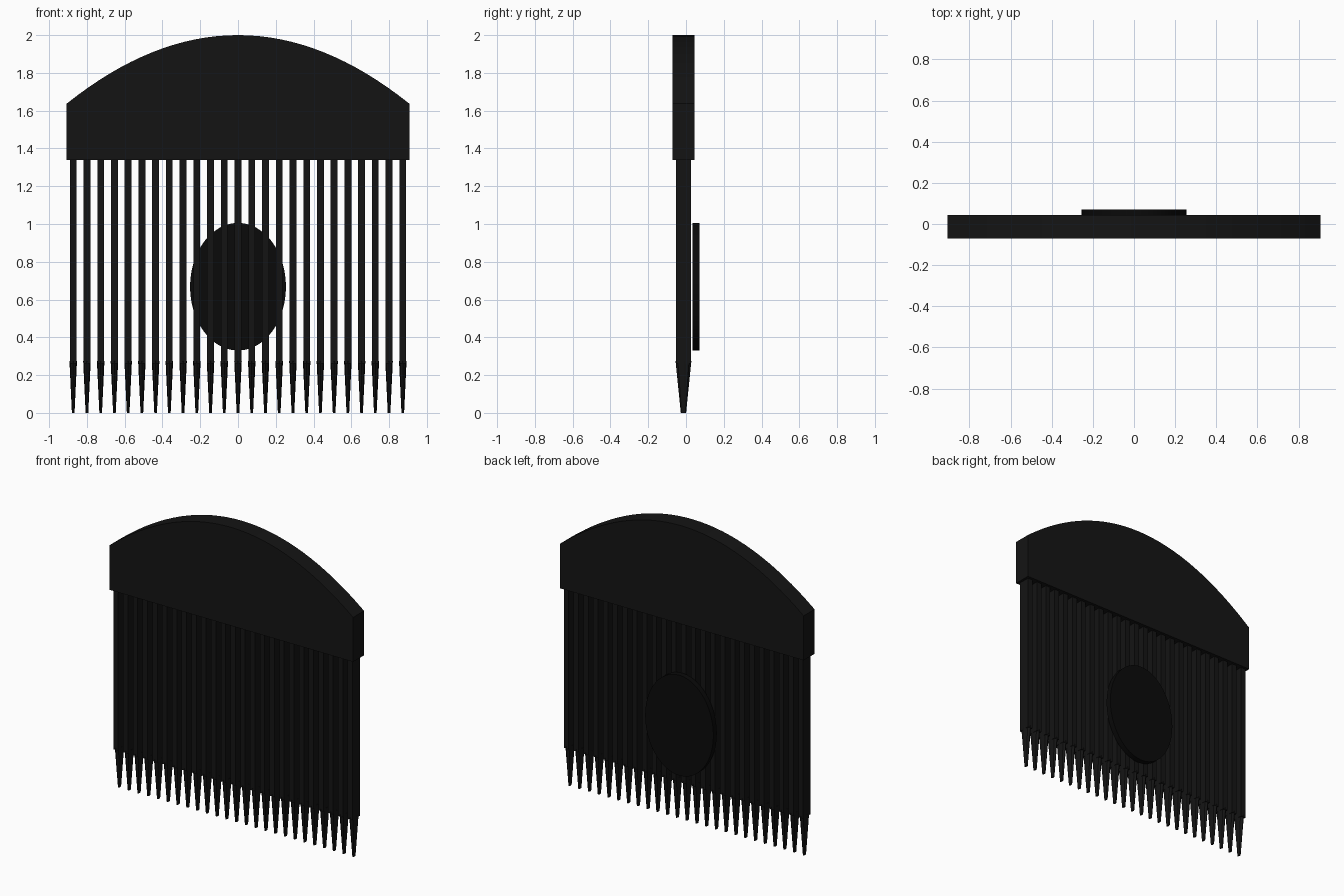
import bpy, bmesh, math

if "Cube" in bpy.data.objects:
    bpy.data.objects.remove(bpy.data.objects["Cube"])

YC = -0.0135  # mid-plane of the comb body


def material(name, v):
    m = bpy.data.materials.new(name)
    m.diffuse_color = (v, v, v, 1)
    m.use_nodes = True
    m.node_tree.nodes["Principled BSDF"].inputs["Base Color"].default_value = m.diffuse_color
    return m


black = material("black", 0.007)
dark = material("deep_black", 0.003)


def loft(name, rings, mat):
    """Closed solid through matching rings of points."""
    bm = bmesh.new()
    loops = [[bm.verts.new(p) for p in r] for r in rings]
    n = len(loops[0])
    for a, b in zip(loops, loops[1:]):
        for i in range(n):
            j = (i + 1) % n
            bm.faces.new((a[i], a[j], b[j], b[i]))
    bm.faces.new(loops[0])
    bm.faces.new(loops[-1])
    bmesh.ops.recalc_face_normals(bm, faces=bm.faces)
    me = bpy.data.meshes.new(name)
    bm.to_mesh(me)
    bm.free()
    me.materials.append(mat)
    ob = bpy.data.objects.new(name, me)
    bpy.context.collection.objects.link(ob)
    return ob


def smooth(ob):
    bpy.ops.object.select_all(action='DESELECT')
    ob.select_set(True)
    bpy.context.view_layer.objects.active = ob
    bpy.ops.object.shade_smooth_by_angle(angle=math.radians(35))


def ellipse(rx, ry, n):
    return [(rx * math.cos(2 * math.pi * i / n), ry * math.sin(2 * math.pi * i / n))
            for i in range(n)]


# Handle: flat bottom, parabolic top
W = 0.907
profile = [(-W, 1.338), (W, 1.338)]
for i in range(33):
    t = 1 - i / 16
    profile.append((W * t, 2 - 0.363 * t * t))
smooth(loft("handle", [[(x, y, z) for x, z in profile] for y in (-0.0715, 0.0445)], black))

# Teeth: rectangular shafts with pointed round tips
for k in range(25):
    x = (k - 12) * 0.0727
    hx, hy = 0.018, 0.04
    loft(f"tooth_{k + 1}",
         [[(x + sx * hx, YC + sy * hy, z) for sx, sy in ((-1, -1), (1, -1), (1, 1), (-1, 1))]
          for z in (0.262, 1.36)], black)
    rings = [[(x + a, YC + b, z) for a, b in ellipse(rx, ry, 8)]
             for rx, ry, z in ((0.007, 0.014, 0), (0.02, 0.042, 0.275))]
    loft(f"tooth_tip_{k + 1}", rings, black)

# Oval medallion behind the teeth
smooth(loft("medallion",
            [[(a, y, 0.668 + b) for a, b in ellipse(0.254, 0.338, 48)] for y in (0.035, 0.0715)],
            dark))
